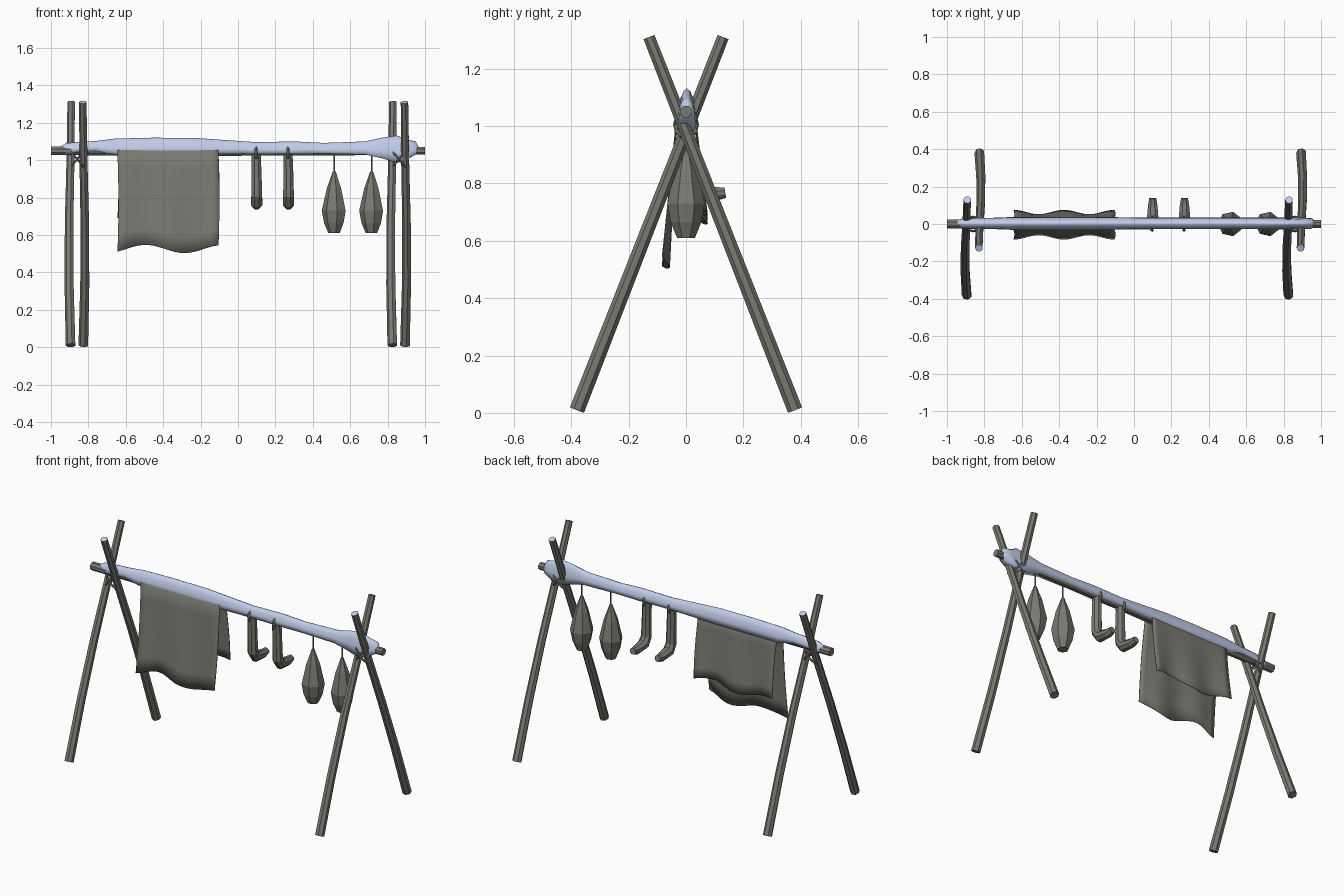
import bpy, bmesh, math
from mathutils import Vector

if "Cube" in bpy.data.objects:
    bpy.data.objects.remove(bpy.data.objects["Cube"])


def material(name, rgb):
    m = bpy.data.materials.new(name)
    m.diffuse_color = (*rgb, 1)
    m.use_nodes = True
    m.node_tree.nodes["Principled BSDF"].inputs["Base Color"].default_value = m.diffuse_color
    return m


GREY = material("weathered grey", (0.195, 0.195, 0.17))
SNOW = material("snow blue white", (0.56, 0.64, 0.85))


def finish(bm, name, mat, smooth=False):
    bmesh.ops.recalc_face_normals(bm, faces=bm.faces)
    me = bpy.data.meshes.new(name)
    bm.to_mesh(me)
    bm.free()
    me.materials.append(mat)
    for p in me.polygons:
        p.use_smooth = smooth
    ob = bpy.data.objects.new(name, me)
    bpy.context.collection.objects.link(ob)
    return ob


def skin(bm, rings, caps=True):
    n = len(rings[0])
    for a, b in zip(rings, rings[1:]):
        for i in range(n):
            j = (i + 1) % n
            bm.faces.new((a[i], a[j], b[j], b[i]))
    if caps:
        bm.faces.new(rings[0])
        return bm.faces.new(rings[-1])


def tube(name, pts, radii, sides, ref, mat=GREY, snow_end=False):
    """Sweep a polygon along a path; ref is a direction across the path."""
    bm = bmesh.new()
    pts = [Vector(p) for p in pts]
    rings = []
    for k, p in enumerate(pts):
        t = (pts[min(k + 1, len(pts) - 1)] - pts[max(k - 1, 0)]).normalized()
        u = Vector(ref)
        u = (u - t * u.dot(t)).normalized()
        v = t.cross(u)
        ring = []
        for i in range(sides):
            a = 2 * math.pi * (i + 0.5) / sides
            ring.append(bm.verts.new(p + radii[k] * (u * math.cos(a) + v * math.sin(a))))
        rings.append(ring)
    end = skin(bm, rings)
    if snow_end:
        end.material_index = 1
    ob = finish(bm, name, mat)
    if snow_end:
        ob.data.materials.append(SNOW)
    return ob


def loop(name, centre, ry, rz, thick, tilt, sides=12):
    """Thin rope ring around the bar, tilted about z."""
    bm = bmesh.new()
    rings = []
    for k in range(sides):
        a = 2 * math.pi * k / sides
        ring = []
        for i in range(5):
            b = 2 * math.pi * i / 5
            y = (ry + thick * math.cos(b)) * math.cos(a)
            z = (rz + thick * math.cos(b)) * math.sin(a)
            x = thick * math.sin(b) + tilt * math.sin(a)
            ring.append(bm.verts.new(Vector(centre) + Vector((x, y, z))))
        rings.append(ring)
    skin(bm, rings + [rings[0]], caps=False)
    return finish(bm, name, GREY)


# crossed legs and lashings at both ends
for side, ox in (("left", -0.86), ("right", 0.86)):
    for label, s in (("front", -1), ("back", 1)):
        pts, rad = [], []
        for k, bow in enumerate((0, 0.009, 0.01, 0.004, 0.001)):
            f = k / 4
            pts.append((ox + s * (0.034 + bow - 0.004 * f), s * (0.38 - 0.509 * f), 0.01 + 1.3 * f))
            rad.append(0.027 - 0.006 * f)
        tube(f"{side}_{label}_leg", pts, rad, 7, (1, 0, 0), snow_end=True)
    for i, tilt in enumerate((-0.04, 0.04)):
        loop(f"{side}_lashing_{i + 1}", (ox, 0, 1.005), 0.038, 0.046, 0.007, tilt)

# horizontal bar
tube("bar", [(-1, 0, 1.05), (-0.3, 0, 1.047), (0.4, 0, 1.047), (1, 0, 1.05)],
     [0.025, 0.026, 0.025, 0.022], 8, (0, 1, 0))

# snow lying along the bar: x, top, bottom, half width
snow = [(-0.97, 1.06, 1.045, 0.01), (-0.92, 1.09, 1.035, 0.026), (-0.85, 1.098, 1.045, 0.03),
        (-0.76, 1.102, 1.05, 0.03), (-0.66, 1.115, 1.03, 0.034), (-0.45, 1.12, 1.03, 0.035),
        (-0.22, 1.118, 1.03, 0.035), (-0.08, 1.108, 1.033, 0.033), (0.1, 1.096, 1.035, 0.031),
        (0.3, 1.1, 1.033, 0.031), (0.46, 1.092, 1.035, 0.031), (0.68, 1.1, 1.03, 0.031),
        (0.77, 1.12, 1.01, 0.032), (0.85, 1.132, 0.985, 0.033), (0.9, 1.11, 1.0, 0.032),
        (0.95, 1.1, 1.03, 0.028), (0.97, 1.06, 1.045, 0.01)]
bm = bmesh.new()
rings = []
for x, top, bot, w in snow:
    rings.append([bm.verts.new((x, 0.003 + w * math.cos(math.pi * i / 8),
                                bot + (top - bot) * math.sin(math.pi * i / 8))) for i in range(9)])
skin(bm, rings)
finish(bm, "snow_ridge", SNOW, True)

# cloth draped over the bar
bm = bmesh.new()
cols = []
NX, NZ = 16, 6
for c in range(NX + 1):
    f = c / NX
    x = -0.645 + 0.54 * f
    wave = 0.012 * math.cos(f * 4 * math.pi)
    front_z = 0.525 + 0.022 * math.sin(f * 2.6 * math.pi - 0.7)
    back_z = 0.675 + 0.018 * math.sin(f * 2.6 * math.pi + 1.2)
    col = []
    for r in range(NZ + 1):
        d = 1 - r / NZ
        col.append((x + 0.006 * math.sin(d * 3), -0.03 - (0.04 + wave) * d,
                    front_z * d + 1.05 * (1 - d)))
    col.append((x, 0, 1.082))
    for r in range(NZ + 1):
        d = r / NZ
        col.append((x + 0.006 * math.sin(d * 3), 0.03 + (0.032 + wave) * d,
                    back_z * d + 1.05 * (1 - d)))
    cols.append([bm.verts.new(p) for p in col])
for a, b in zip(cols, cols[1:]):
    for i in range(len(a) - 1):
        bm.faces.new((a[i], b[i], b[i + 1], a[i + 1]))
cloth = finish(bm, "draped_cloth", GREY, True)
mod = cloth.modifiers.new("thickness", "SOLIDIFY")
mod.thickness = 0.004
mod.offset = 0

# hanging socks with their loops
for n, x in enumerate((0.1, 0.27), 1):
    tube(f"sock_{n}", [(x - 0.003, 0, 1.03), (x, 0, 0.9), (x, 0.003, 0.81), (x, 0.03, 0.772),
                       (x, 0.1, 0.762), (x, 0.137, 0.768)],
         [0.027, 0.029, 0.031, 0.033, 0.027, 0.02], 8, (1, 0, 0))
    loop(f"sock_loop_{n}", (x - 0.003, 0, 1.037), 0.034, 0.034, 0.008, 0)

# hanging meat on strings
for n, x in enumerate((0.515, 0.715), 1):
    tube(f"meat_{n}", [(x, 0, z) for z in (0.61, 0.665, 0.73, 0.85, 0.94)],
         [0.032, 0.055, 0.067, 0.04, 0.008], 7, (1, 0, 0))
    tube(f"meat_string_{n}", [(x, 0, 0.93), (x, 0, 1.05)], [0.004, 0.004], 5, (1, 0, 0))
